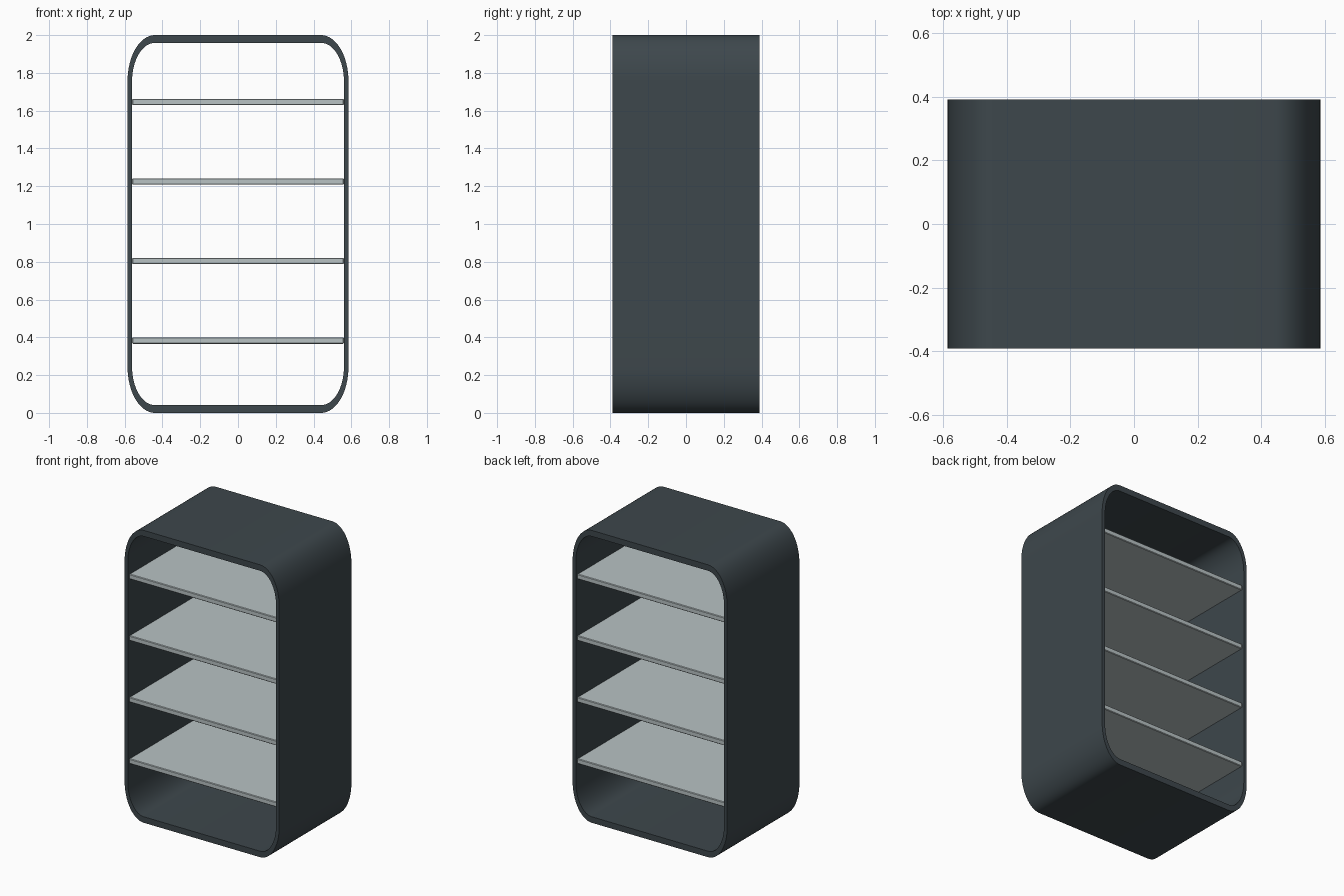
import bpy, bmesh
from math import cos, sin, pi, radians

cube = bpy.data.objects.get("Cube")
if cube:
    bpy.data.objects.remove(cube)


def material(name, color):
    m = bpy.data.materials.new(name)
    m.use_nodes = True
    m.diffuse_color = (*color, 1)
    m.node_tree.nodes["Principled BSDF"].inputs["Base Color"].default_value = (*color, 1)
    return m


def finish(name, bm, mat):
    bmesh.ops.recalc_face_normals(bm, faces=bm.faces)
    mesh = bpy.data.meshes.new(name)
    bm.to_mesh(mesh)
    bm.free()
    mesh.materials.append(mat)
    ob = bpy.data.objects.new(name, mesh)
    bpy.context.collection.objects.link(ob)
    bpy.ops.object.select_all(action='DESELECT')
    ob.select_set(True)
    bpy.context.view_layer.objects.active = ob
    bpy.ops.object.shade_smooth_by_angle(angle=radians(30))
    return ob


def rounded_outline(half_w, half_h, rx, rz, steps=16):
    """Rectangle with elliptical corners, centred at mid height."""
    points = []
    for corner, (sx, sz) in enumerate([(1, 1), (-1, 1), (-1, -1), (1, -1)]):
        for i in range(steps + 1):
            a = (corner + i / steps) * pi / 2
            points.append((sx * (half_w - rx) + rx * cos(a),
                           1 + sz * (half_h - rz) + rz * sin(a)))
    return points


charcoal = material("charcoal", (0.047, 0.063, 0.072))
pale_grey = material("pale grey", (0.48, 0.54, 0.55))
HALF_DEPTH = 0.39

# Open rounded frame: four rings joined into a hollow tube
outer = rounded_outline(0.585, 1.0, 0.145, 0.245)
inner = rounded_outline(0.561, 0.959, 0.121, 0.204)
bm = bmesh.new()
rings = [[bm.verts.new((x, y, z)) for x, z in outline]
         for outline, y in [(outer, -HALF_DEPTH), (outer, HALF_DEPTH),
                            (inner, HALF_DEPTH), (inner, -HALF_DEPTH)]]
n = len(outer)
for k, ring in enumerate(rings):
    following = rings[(k + 1) % 4]
    for i in range(n):
        j = (i + 1) % n
        bm.faces.new((ring[i], ring[j], following[j], following[i]))
finish("frame", bm, charcoal)

# Four evenly spaced shelves with softened edges
for level in range(4):
    bm = bmesh.new()
    bmesh.ops.create_cube(bm, size=1)
    for v in bm.verts:
        v.co.x *= 1.122
        v.co.y *= 0.75
        v.co.z = v.co.z * 0.034 + 0.383 + level * 0.421
    bmesh.ops.bevel(bm, geom=bm.edges[:], offset=0.004, segments=1,
                    affect='EDGES', profile=0.5)
    finish(f"shelf_{level + 1}", bm, pale_grey)
